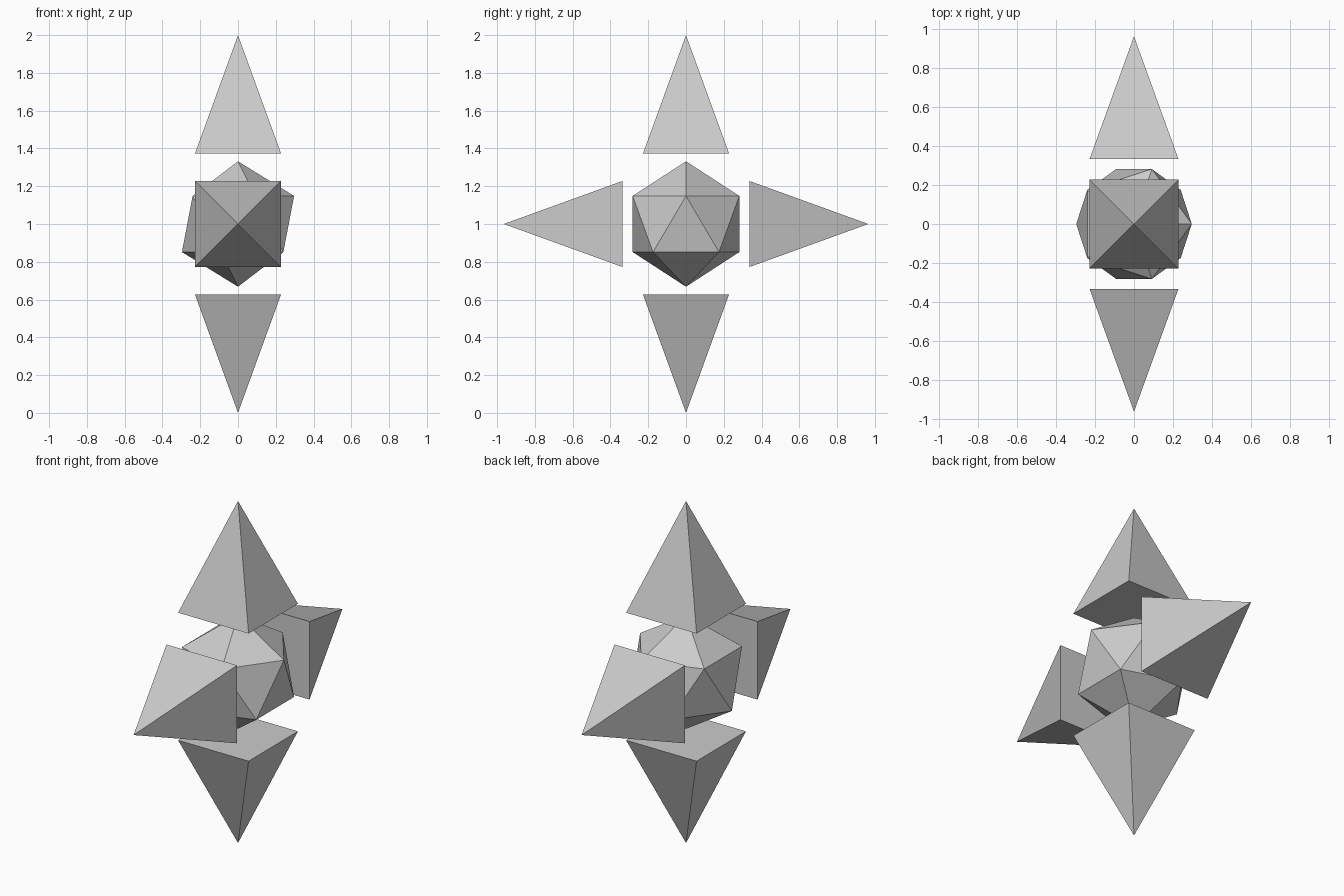
import bpy
from math import pi
from mathutils import Vector

if "Cube" in bpy.data.objects:
    bpy.data.objects.remove(bpy.data.objects["Cube"])

CENTRE = Vector((0, 0, 1))
HALF = 0.228  # half side of each square base


def spike(name, direction, base, tip):
    """Square pyramid pointing away from the core, from distance base to tip."""
    d = Vector(direction)
    bpy.ops.mesh.primitive_cone_add(vertices=4, radius1=HALF * 2 ** 0.5, radius2=0, depth=tip - base)
    ob = bpy.context.object
    ob.name = name
    # square the base to the axes, then aim the tip
    ob.rotation_euler.z = pi / 4
    bpy.ops.object.transform_apply(location=False, rotation=True, scale=False)
    if d.z:
        ob.rotation_euler.x = 0 if d.z > 0 else pi
    else:
        ob.rotation_euler.x = -d.y * pi / 2
    ob.location = CENTRE + d * (base + tip) / 2
    return ob


# Faceted core
bpy.ops.mesh.primitive_ico_sphere_add(subdivisions=1, radius=0.332, location=CENTRE)
bpy.context.object.name = "core"

# Floating spikes above, below, in front and behind
spike("top_spike", (0, 0, 1), 0.373, 1.0)
spike("bottom_spike", (0, 0, -1), 0.373, 1.0)
spike("front_spike", (0, -1, 0), 0.335, 0.965)
spike("back_spike", (0, 1, 0), 0.335, 0.965)
